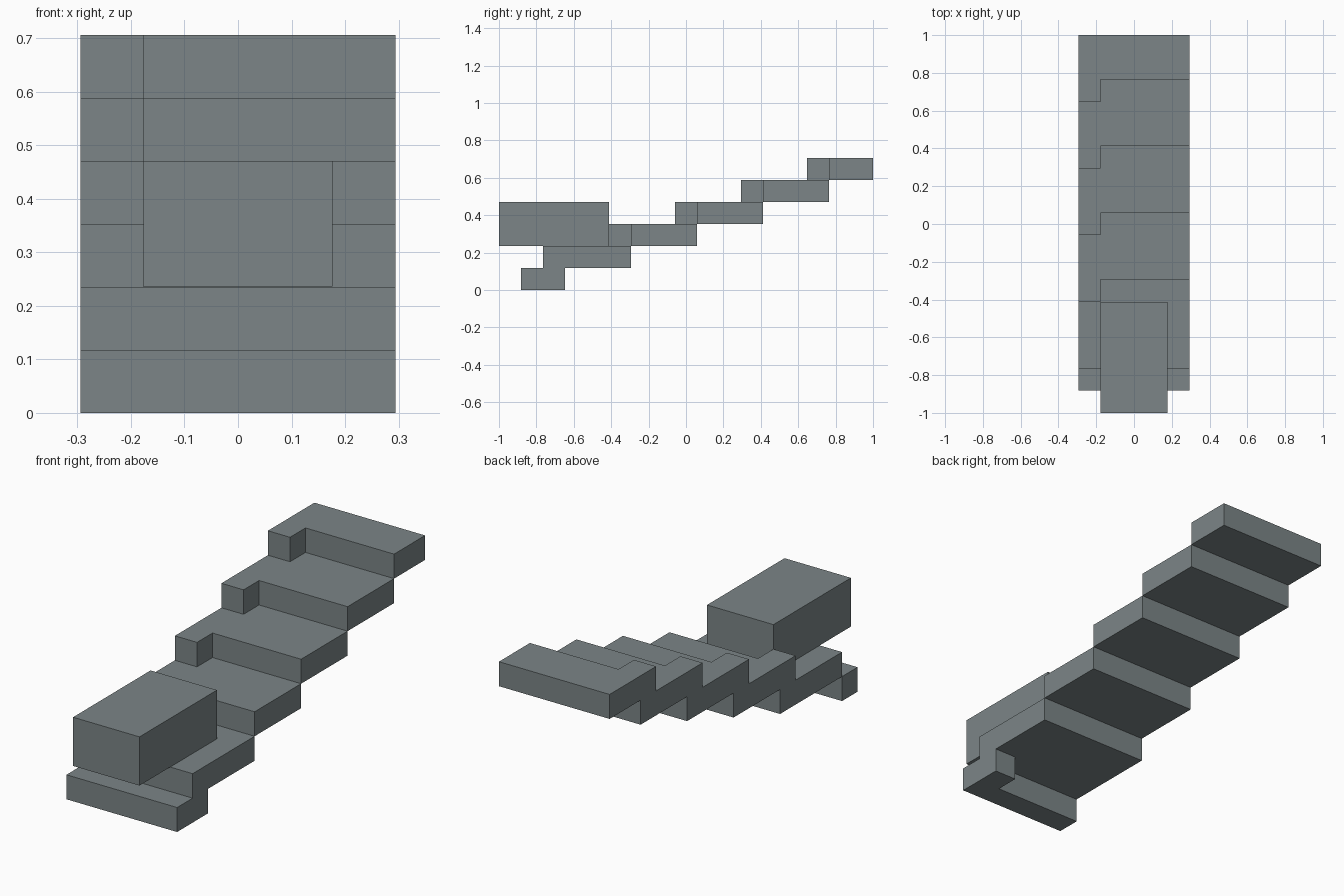
import bpy, bmesh
from mathutils import Vector

if "Cube" in bpy.data.objects:
    bpy.data.objects.remove(bpy.data.objects["Cube"])

U = 2 / 17  # grid unit: the model is 17 units long

grey = bpy.data.materials.new("slate grey")
grey.diffuse_color = (0.2, 0.235, 0.242, 1)
grey.use_nodes = True
grey.node_tree.nodes["Principled BSDF"].inputs["Base Color"].default_value = grey.diffuse_color


def slab(name, outline, z0, z1):
    """Extrude a plan outline (in grid units) from z0 to z1."""
    bm = bmesh.new()
    face = bm.faces.new([bm.verts.new((x * U, y * U, z0 * U)) for x, y in outline])
    ext = bmesh.ops.extrude_face_region(bm, geom=[face])
    top = [v for v in ext["geom"] if isinstance(v, bmesh.types.BMVert)]
    bmesh.ops.translate(bm, verts=top, vec=Vector((0, 0, (z1 - z0) * U)))
    bmesh.ops.recalc_face_normals(bm, faces=bm.faces)
    me = bpy.data.meshes.new(name)
    bm.to_mesh(me)
    bm.free()
    me.materials.append(grey)
    ob = bpy.data.objects.new(name, me)
    bpy.context.collection.objects.link(ob)
    return ob


def rect(x0, x1, y0, y1):
    return [(x0, y0), (x1, y0), (x1, y1), (x0, y1)]


# Bottom step, with a short leg running back on the right
slab("bottom_step", [(-2.5, -7.5), (2.5, -7.5), (2.5, -5.5),
                     (1.5, -5.5), (1.5, -6.5), (-2.5, -6.5)], 0, 1)

# Plain second step that carries the block
slab("second_step", rect(-2.5, 2.5, -6.5, -2.5), 1, 2)

# Upper steps, each with a tab reaching forward on the left
for i in range(4):
    front = -2.5 + 3 * i
    back = min(front + 3, 8.5)
    slab(f"upper_step_{i + 1}",
         [(-2.5, front - 1), (-1.5, front - 1), (-1.5, front),
          (2.5, front), (2.5, back), (-2.5, back)], 2 + i, 3 + i)

# Large block resting on the second step, overhanging the front
slab("front_block", rect(-1.5, 1.5, -8.5, -3.5), 2.01, 4)
